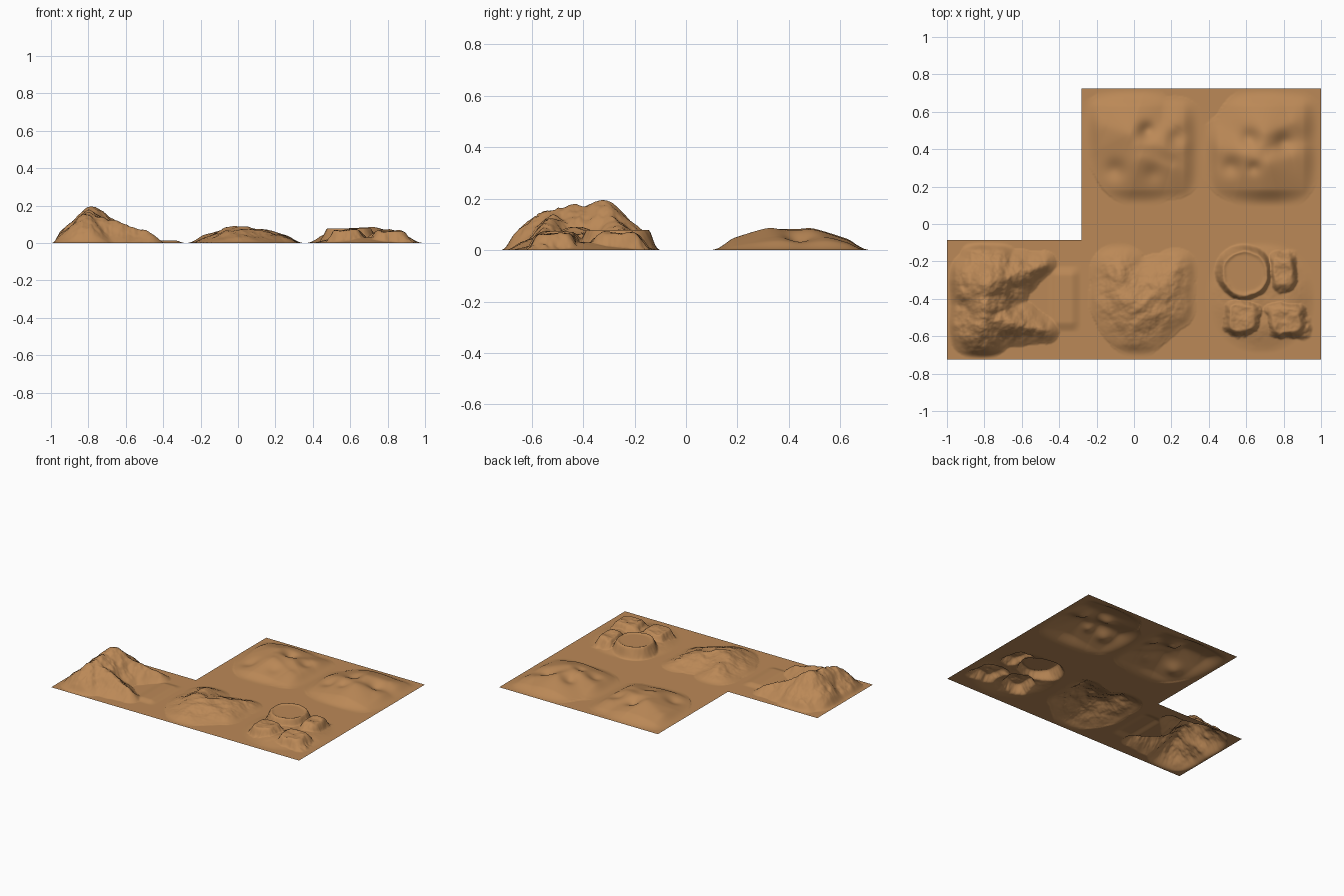
import bpy, bmesh, math
from mathutils import Vector, noise

SAND = bpy.data.materials.new("sand")
SAND.diffuse_color = (0.5, 0.25, 0.095, 1)


def smooth(a, b, t):
    t = max(0.0, min(1.0, (t - a) / (b - a)))
    return t * t * (3 - 2 * t)


def crest(x, y, lines, slope, soft):
    """Height of sloping flanks around ridge polylines of (x, y, z)."""
    best = 0.0
    for line in lines:
        for (ax, ay, az), (bx, by, bz) in zip(line, line[1:]):
            dx, dy = bx - ax, by - ay
            t = ((x - ax) * dx + (y - ay) * dy) / (dx * dx + dy * dy)
            t = max(0.0, min(1.0, t))
            d = math.hypot(x - ax - t * dx, y - ay - t * dy)
            h = az + t * (bz - az) - slope * (math.sqrt(d * d + soft * soft) - soft)
            # smooth union keeps valleys rounded
            k = 0.012
            m = max(0.0, k - abs(best - h)) / k
            best = max(best, h) + (m * m * k * 0.25 if h > 0 else 0)
    return best


def rough(x, y, f, seed):
    p = Vector((x * f, y * f, seed))
    return noise.fractal(p, 0.9, 2.1, 5)


def fade(x, y, x0, x1, y0, y1, w=0.05):
    return (smooth(x0, x0 + w, x) * smooth(-x1, w - x1, -x)
            * smooth(y0, y0 + w, y) * smooth(-y1, w - y1, -y))


# tall craggy mountain with two spurs and a low apron
PEAK = [[(-0.82, -0.54, 0.155), (-0.79, -0.45, 0.165), (-0.78, -0.33, 0.19),
         (-0.77, -0.27, 0.155), (-0.82, -0.19, 0.085)],
        [(-0.78, -0.35, 0.18), (-0.62, -0.26, 0.1), (-0.48, -0.21, 0.045)],
        [(-0.8, -0.5, 0.155), (-0.62, -0.53, 0.1), (-0.47, -0.57, 0.05)]]


def mountain(x, y):
    h = crest(x, y, PEAK, 0.92, 0.02)
    h += rough(x, y, 9, 1.3) * 0.022 * smooth(0, 0.08, h)
    h *= fade(x, y, -1, -0.36, -0.725, -0.095)
    return max(0, h, 0.014 * fade(x, y, -0.46, -0.28, -0.58, -0.22, 0.06))


# medium rocky hill with ridges fanning north-east
HILL = [[(-0.08, -0.26, 0.06), (-0.02, -0.4, 0.088), (0.02, -0.5, 0.075)],
        [(0.0, -0.46, 0.085), (0.14, -0.35, 0.075), (0.22, -0.25, 0.045)],
        [(0.02, -0.52, 0.075), (0.2, -0.44, 0.05)]]


def hill(x, y):
    h = crest(x, y, HILL, 0.42, 0.015)
    h += rough(x + y * 0.4, y - x * 0.4, 9, 4.1) * 0.012 * smooth(0, 0.05, h)
    return max(0, h * fade(x, y, -0.28, 0.36, -0.72, -0.09, 0.08))


# round mesa with a shallow rim, and three broken blocks beside it
def mesas(x, y):
    n = rough(x, y, 10, 7.7)
    d = math.hypot(x - 0.595, y + 0.265) + n * 0.008
    h = 0.072 * (1 - smooth(0.115, 0.165, d)) + 0.007 * math.exp(-((d - 0.118) / 0.012) ** 2)
    for cx, cy, rx, ry, z in [(0.58, -0.5, 0.105, 0.1, 0.072),
                              (0.81, -0.51, 0.115, 0.1, 0.066),
                              (0.795, -0.265, 0.075, 0.115, 0.068)]:
        u = (abs((x - cx) / rx) ** 4 + abs((y - cy) / ry) ** 4) ** 0.25 + n * 0.2
        h = max(h, (z + n * 0.012) * (1 - smooth(0.55, 1.15, u)))
    # gentle scree around the blocks
    s = math.hypot((x - 0.68) / 0.3, (y + 0.39) / 0.31)
    h = max(h, 0.03 * (1 - smooth(0.45, 1.0, s)) + n * 0.003 * smooth(1, 0.6, s) if s < 1 else 0)
    return max(0, h * fade(x, y, 0.36, 1, -0.72, -0.08, 0.06))


# wind-blown dunes: curved crests with scooped hollows
DUNE_A = [[(-0.14, 0.52, 0.05), (-0.02, 0.48, 0.083), (0.04, 0.36, 0.08), (0.2, 0.31, 0.05)],
          [(0.03, 0.42, 0.08), (0.15, 0.42, 0.07), (0.22, 0.52, 0.045)]]
HOLLOW_A = [(-0.1, 0.29, 0.055, 0.022), (0.07, 0.5, 0.045, 0.03), (0.22, 0.46, 0.05, 0.02),
            (0.1, 0.27, 0.05, 0.012)]
DUNE_B = [[(0.48, 0.4, 0.045), (0.6, 0.37, 0.078), (0.72, 0.33, 0.083), (0.84, 0.36, 0.05)],
          [(0.66, 0.36, 0.08), (0.7, 0.48, 0.08), (0.84, 0.54, 0.05)]]
HOLLOW_B = [(0.52, 0.31, 0.05, 0.022), (0.62, 0.46, 0.05, 0.022), (0.8, 0.44, 0.05, 0.025),
            (0.64, 0.3, 0.035, 0.014)]


def dune(lines, hollows, x0, x1):
    def height(x, y):
        h = crest(x, y, lines, 0.33, 0.03)
        for cx, cy, r, depth in hollows:
            h -= depth * math.exp(-((x - cx) ** 2 + (y - cy) ** 2) / (r * r))
        return max(0, h * fade(x, y, x0, x1, 0.09, 0.725, 0.1))
    return height


def tile(name, x0, x1, y0, y1, height, step=0.006):
    nx, ny = round((x1 - x0) / step), round((y1 - y0) / step)
    bm = bmesh.new()
    rows = []
    for j in range(ny + 1):
        y = y0 + (y1 - y0) * j / ny
        rows.append([bm.verts.new((x, y, height(x, y)))
                     for x in (x0 + (x1 - x0) * i / nx for i in range(nx + 1))])
    for a, b in zip(rows, rows[1:]):
        for i in range(nx):
            bm.faces.new((a[i], a[i + 1], b[i + 1], b[i])).smooth = True
    me = bpy.data.meshes.new(name)
    bm.to_mesh(me)
    bm.free()
    me.materials.append(SAND)
    ob = bpy.data.objects.new(name, me)
    bpy.context.collection.objects.link(ob)


# five landform tiles joined by a flat strip
tile("mountain", -1, -0.28, -0.725, -0.085, mountain)
tile("rocky_hill", -0.28, 0.36, -0.725, -0.085, hill)
tile("mesas", 0.36, 1, -0.725, -0.085, mesas)
tile("flat_strip", -0.28, 1, -0.085, 0.085, lambda x, y: 0.0, 0.085)
tile("dune_left", -0.28, 0.36, 0.085, 0.725, dune(DUNE_A, HOLLOW_A, -0.28, 0.36))
tile("dune_right", 0.36, 1, 0.085, 0.725, dune(DUNE_B, HOLLOW_B, 0.36, 1))
